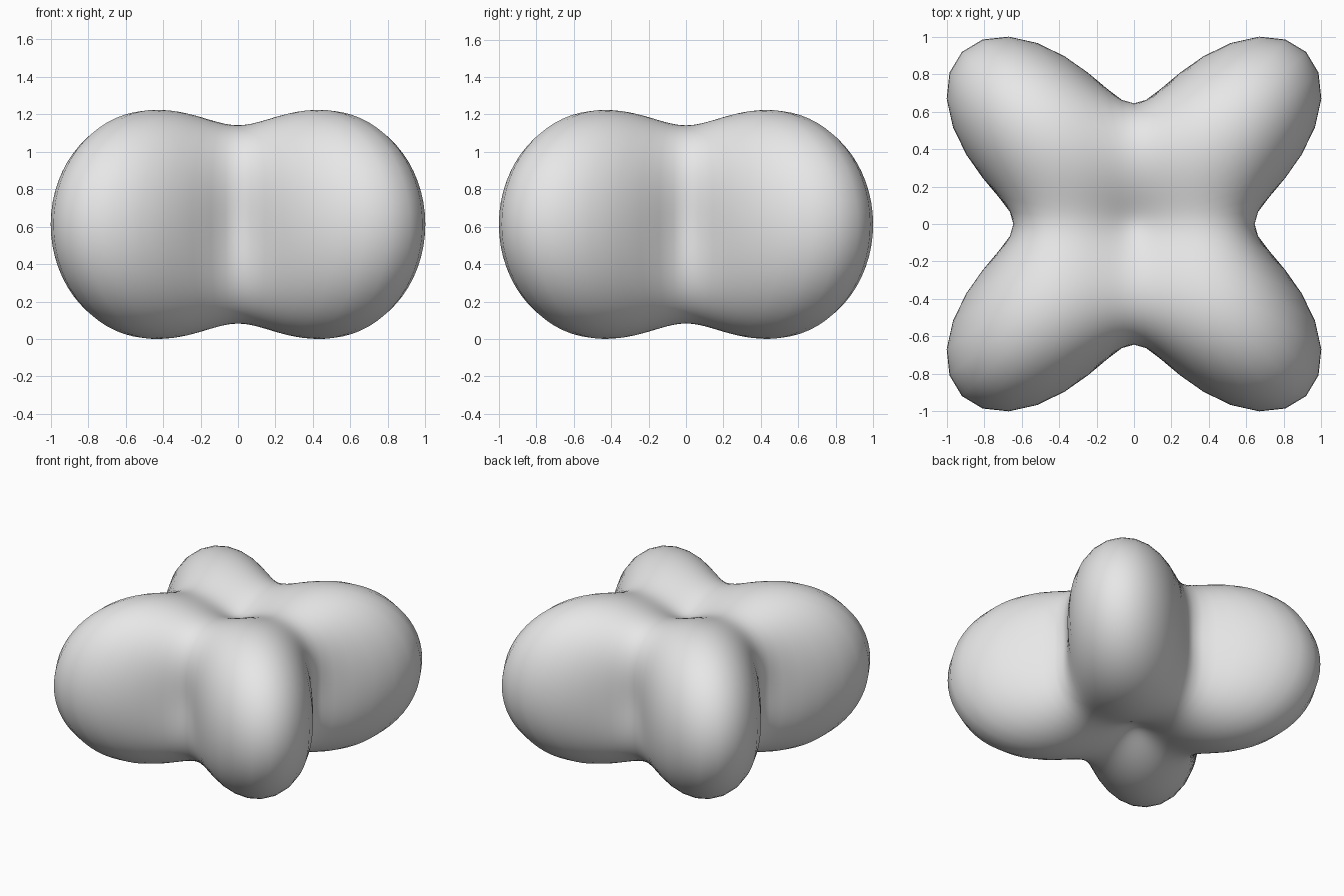
import bpy
import bmesh

# Remove only the default cube
cube = bpy.data.objects.get("Cube")
if cube:
    bpy.data.objects.remove(cube, do_unlink=True)

# Radius of the body along a unit direction
POLE, WIDEN, PINCH = 0.432, 0.868, 0.66


def lobe_radius(d):
    flat = d.x ** 2 + d.y ** 2
    across = d.x ** 2 - d.y ** 2
    return POLE + WIDEN * flat - PINCH * across ** 2


# Plain grey material
grey = bpy.data.materials.new("plain grey")
grey.use_nodes = True
colour = (0.8, 0.8, 0.8, 1.0)
grey.diffuse_color = colour
grey.node_tree.nodes["Principled BSDF"].inputs["Base Color"].default_value = colour

# Four-lobed body, shaped from a sphere
bm = bmesh.new()
bmesh.ops.create_uvsphere(bm, u_segments=64, v_segments=64, radius=1.0)
for v in bm.verts:
    direction = v.co.normalized()
    v.co = direction * lobe_radius(direction)

# Stand it on the ground
lowest = min(v.co.z for v in bm.verts)
for v in bm.verts:
    v.co.z -= lowest
for f in bm.faces:
    f.smooth = True

mesh = bpy.data.meshes.new("four_lobed_body")
bm.to_mesh(mesh)
bm.free()
mesh.materials.append(grey)
body = bpy.data.objects.new("four_lobed_body", mesh)
bpy.context.scene.collection.objects.link(body)
